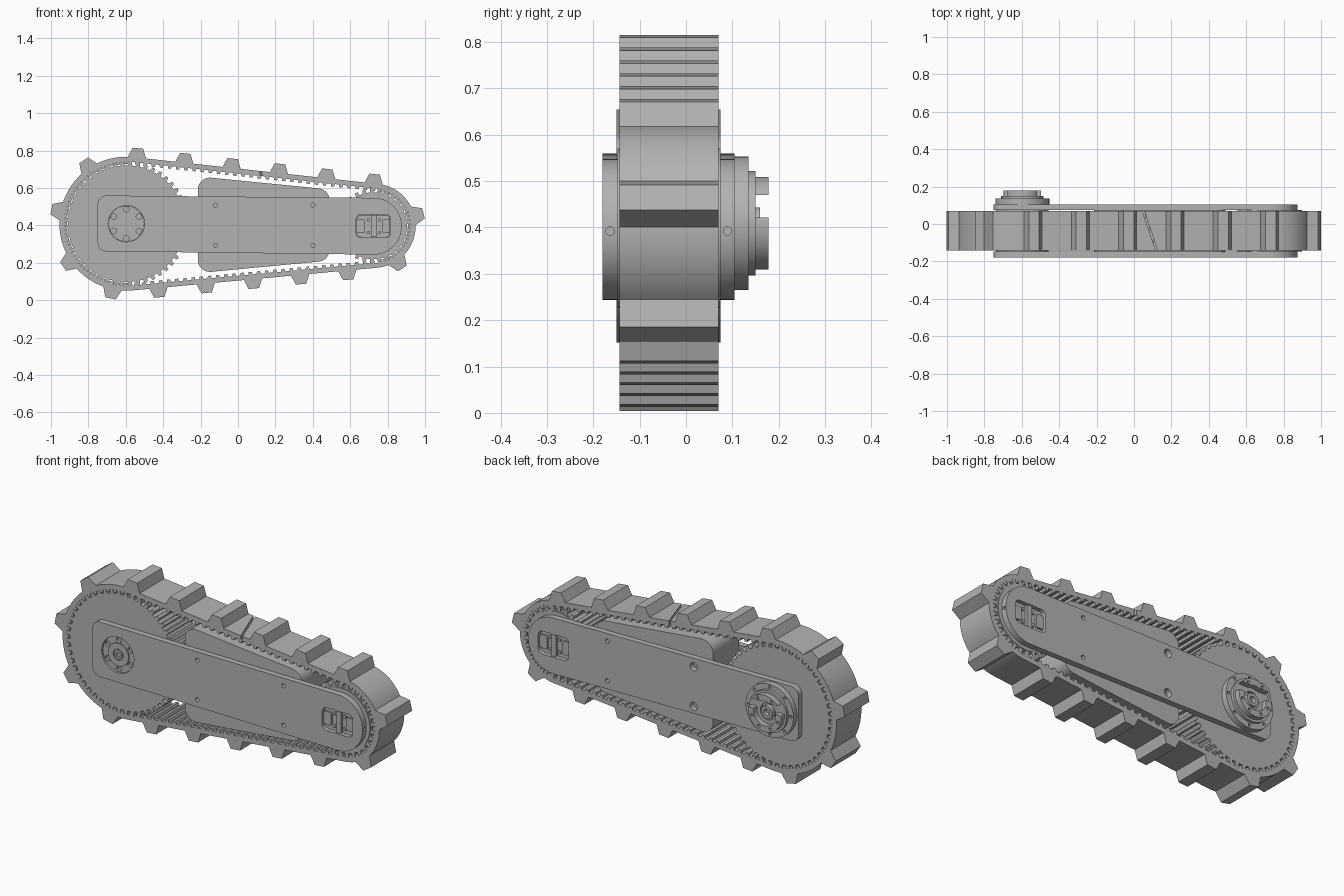
import bpy, bmesh
from math import pi, sin, cos, acos, atan2, radians, hypot
from mathutils import Vector

if "Cube" in bpy.data.objects:
    bpy.data.objects.remove(bpy.data.objects["Cube"], do_unlink=True)

grey = bpy.data.materials.new("plain grey")
grey.use_nodes = True
grey.diffuse_color = (0.45, 0.45, 0.45, 1)
grey.node_tree.nodes["Principled BSDF"].inputs["Base Color"].default_value = grey.diffuse_color

# Shared dimensions: wheel centres, track radii, width
BIG, SMALL = Vector((-0.597, 0.409)), Vector((0.725, 0.398))
RB, RS, BAND = 0.358, 0.225, 0.026
Y0, Y1 = -0.143, 0.07


def finish(name, bm):
    bmesh.ops.recalc_face_normals(bm, faces=bm.faces)
    me = bpy.data.meshes.new(name)
    bm.to_mesh(me)
    bm.free()
    me.materials.append(grey)
    ob = bpy.data.objects.new(name, me)
    bpy.context.collection.objects.link(ob)
    return ob


def add_prism(bm, pts, y0, y1):
    a = [bm.verts.new((p[0], y0, p[1])) for p in pts]
    b = [bm.verts.new((p[0], y1, p[1])) for p in pts]
    bm.faces.new(a)
    bm.faces.new(b[::-1])
    for i in range(len(a)):
        j = (i + 1) % len(a)
        bm.faces.new((a[i], a[j], b[j], b[i]))


def prism(name, outlines, y0, y1):
    bm = bmesh.new()
    for pts in outlines:
        add_prism(bm, pts, y0, y1)
    return finish(name, bm)


def ring(name, outer, inner, y0, y1):
    bm = bmesh.new()
    loops = [[bm.verts.new((p[0], y, p[1])) for p in pts]
             for pts, y in ((outer, y0), (outer, y1), (inner, y1), (inner, y0))]
    n = len(outer)
    for k in range(4):
        a, b = loops[k], loops[(k + 1) % 4]
        for i in range(n):
            j = (i + 1) % n
            bm.faces.new((a[i], a[j], b[j], b[i]))
    return finish(name, bm)


def polar(c, r, a):
    return Vector((c[0] + r * cos(a), c[1] + r * sin(a)))


def circle(c, r, n=48):
    return [polar(c, r, 2 * pi * i / n) for i in range(n)]


def rounded(corners, radius, steps=8):
    """Polygon with filleted corners."""
    pts, n = [], len(corners)
    for i, c in enumerate(corners):
        c, r = Vector(c[:2]), c[2] if len(c) > 2 else radius
        u = (Vector(corners[i - 1][:2]) - c).normalized()
        v = (Vector(corners[(i + 1) % n][:2]) - c).normalized()
        half = u.angle(v) / 2
        mid = c + (u + v).normalized() * r / sin(half)
        p, q = c + u * r / (sin(half) / cos(half)) - mid, c + v * r / (sin(half) / cos(half)) - mid
        a0 = atan2(p.y, p.x)
        da = (atan2(q.y, q.x) - a0 + pi) % (2 * pi) - pi
        pts += [polar(mid, r, a0 + da * k / steps) for k in range(steps + 1)]
    return pts


def rect(x0, x1, z0, z1, r):
    return rounded([(x0, z0), (x1, z0), (x1, z1), (x0, z1)], r, 4)


def cut(ob, cutter):
    m = ob.modifiers.new("cut", "BOOLEAN")
    m.operation, m.solver, m.object = "DIFFERENCE", "EXACT", cutter
    bpy.context.view_layer.objects.active = ob
    bpy.ops.object.modifier_apply(modifier=m.name)
    bpy.data.objects.remove(cutter, do_unlink=True)


# Track path: two arcs joined by tangent runs
d = SMALL - BIG
phi, beta = atan2(d.y, d.x), acos((RB - RS) / d.length)
TOP, LOW = phi + beta, phi - beta


def track(offset):
    big = [polar(BIG, RB + offset, TOP + (2 * pi - 2 * beta) * i / 48) for i in range(49)]
    small = [polar(SMALL, RS + offset, LOW + 2 * beta * i / 32) for i in range(33)]
    return big + small


def on_run(a, t):
    p, q = polar(BIG, RB, a), polar(SMALL, RS, a)
    return p.lerp(q, t)


def run_at_x(a, x):
    p, q = polar(BIG, RB, a), polar(SMALL, RS, a)
    return p.lerp(q, (x - p.x) / (q.x - p.x))


def block(p, a, h0, h1, w0, w1):
    """Trapezoid standing on the path at p, with normal angle a."""
    n, t = Vector((cos(a), sin(a))), Vector((-sin(a), cos(a)))
    return [p + n * h0 - t * w0, p + n * h0 + t * w0, p + n * h1 + t * w1, p + n * h1 - t * w1]


band = ring("track_band", track(0), track(-BAND), Y0, Y1)
# Slanted joint in the band
bpy.ops.mesh.primitive_cube_add(size=1, location=(0.085, -0.035, 0.7), rotation=(0, 0, radians(19)))
slit = bpy.context.object
slit.scale = (0.01, 0.4, 0.12)
cut(band, slit)

# Outer lugs
seats = [(run_at_x(TOP, -0.54 + 0.253 * k), TOP) for k in range(6)]
seats += [(run_at_x(LOW, 0.585 - 0.2525 * k), LOW) for k in range(5)]
seats += [(polar(BIG, RB, radians(g)), radians(g)) for g in (124, 169, 214, 258)]
seats += [(polar(SMALL, RS, radians(g)), radians(g)) for g in (14, -56)]
prism("track_lugs", [block(p, a, -0.008, 0.05, 0.052, 0.028) for p, a in seats], Y0, Y1)

# Inner drive teeth
NB, NS = 48, 29
teeth = [(polar(BIG, RB, pi + 2 * pi * k / NB), pi + 2 * pi * k / NB) for k in range(-12, 13)]
teeth += [(polar(SMALL, RS, 2 * pi * k / NS), 2 * pi * k / NS) for k in range(-6, 7)]
teeth += [(on_run(a, (k + 0.5) / 30), a) for a in (TOP, LOW) for k in range(30)]
prism("track_teeth", [block(p, a, -BAND + 0.004, -BAND - 0.014, 0.012, 0.008) for p, a in teeth], Y0, Y1)


# Toothed wheels
def gear(c, r, n, depth, phase):
    pts, step = [], 2 * pi / n
    for k in range(n):
        for f, rr in ((-0.32, r), (-0.22, r - depth), (0.22, r - depth), (0.32, r), (0.5, r)):
            pts.append(polar(c, rr, phase + (k + f) * step))
    return pts


prism("big_wheel", [gear(BIG, RB - BAND, NB, 0.02, pi)], Y0, Y1)
prism("small_wheel", [gear(SMALL, RS - BAND, NS, 0.02, 0)], Y0, Y1)
prism("small_wheel_shoulder", [circle(SMALL, 0.172)], Y0 - 0.005, Y1 + 0.004)
prism("big_wheel_shoulder", [circle(BIG, 0.14)], Y0 - 0.005, Y1 + 0.004)

# Tapered frame block between the wheels
prism("frame_block", [rounded([(-0.215, 0.145), (0.49, 0.212), (0.49, 0.592), (-0.215, 0.662)], 0.065)],
      -0.15, 0.074)

# Side plates with screw holes, tensioner window and end screw hole
outline = rounded([(-0.75, 0.262, 0.045), (0.875, 0.242, 0.149), (0.875, 0.546, 0.149), (-0.75, 0.56, 0.045)], 0.05, 14)
for side, y0, y1, face, out in (("front", -0.18, -0.148, -0.18, -1), ("back", 0.074, 0.105, 0.105, 1)):
    plate = prism(side + "_plate", [outline], y0, y1)
    big_r = 0.011 if out < 0 else 0.022
    holes = [circle((x, z), r, 20) for x, r in ((-0.12, big_r), (0.4, 0.011)) for z in (0.293, 0.508)]
    holes.append(rect(0.632, 0.816, 0.334, 0.458, 0.025))
    cut(plate, prism("cutter", holes, y0 - 0.1, y1 + 0.1))
    bpy.ops.mesh.primitive_cylinder_add(vertices=20, radius=0.009, depth=0.1, rotation=(0, pi / 2, 0),
                                        location=(0.87, (y0 + y1) / 2, 0.392))
    cut(plate, bpy.context.object)
    # Tensioner: recessed slider, centre bar and side tabs, four screws
    inner = face - out * 0.034
    deep, mid, high = face - out * 0.02, face - out * 0.011, face - out * 0.003
    prism(side + "_tensioner_base", [rect(0.634, 0.814, 0.336, 0.456, 0.024)], inner, deep)
    prism(side + "_tensioner_bar", [rect(0.712, 0.742, 0.337, 0.455, 0.004)], inner, high)
    prism(side + "_tensioner_tabs", [rect(x, x + 0.045, 0.36, 0.432, 0.01) for x in (0.634, 0.769)], inner, mid)
    prism(side + "_tensioner_screws", [circle((x, z), 0.009, 16) for x in (0.697, 0.757) for z in (0.362, 0.43)],
          inner, mid)
    if out < 0:
        cut(plate, prism("cutter", [circle(BIG, 0.097)], y0 - 0.1, y1 + 0.1))

# Front hub: recessed disc, six screws, ringed axle end
hub = prism("front_hub", [circle(BIG, 0.096)], -0.17, -0.14)
spots = [polar(BIG, 0.078, pi / 6 + k * pi / 3) for k in range(6)]
cut(hub, prism("cutter", [circle(p, 0.015, 16) for p in spots], -0.2, -0.155))
ring("front_hub_collar", circle(BIG, 0.062), circle(BIG, 0.03), -0.177, -0.15)
ring("front_axle_end", circle(BIG, 0.024), circle(BIG, 0.012), -0.177, -0.15)

# Back hub: stepped flanges and a split crown
flange = prism("back_hub_flange", [circle(BIG, 0.144, 64)], 0.1, 0.135)
cut(flange, prism("cutter", [circle(polar(BIG, 0.128, k * pi / 4), 0.008, 12) for k in range(8)], 0.12, 0.2))
ring("back_hub_step", circle(BIG, 0.113, 64), circle(BIG, 0.045, 64), 0.13, 0.15)
crown = ring("back_hub_crown", circle(BIG, 0.1, 64), circle(BIG, 0.066, 64), 0.145, 0.178)
cut(crown, prism("cutter", [[(-0.8, 0.422), (-0.4, 0.422), (-0.4, 0.47), (-0.8, 0.47)]], 0.15, 0.3))
cut(crown, prism("cutter", [circle(polar(BIG, 0.083, radians(g)), 0.008, 12)
                            for g in (60, 120, 200, 245, 295, 340)], 0.165, 0.3))
ring("back_axle_end", circle(BIG, 0.034), circle(BIG, 0.018), 0.13, 0.16)

# Smooth the curved walls, keep the edges crisp
bpy.ops.object.select_all(action="DESELECT")
for ob in bpy.context.scene.objects:
    if ob.type == "MESH":
        ob.select_set(True)
        bpy.context.view_layer.objects.active = ob
bpy.ops.object.shade_smooth_by_angle(angle=radians(30))
